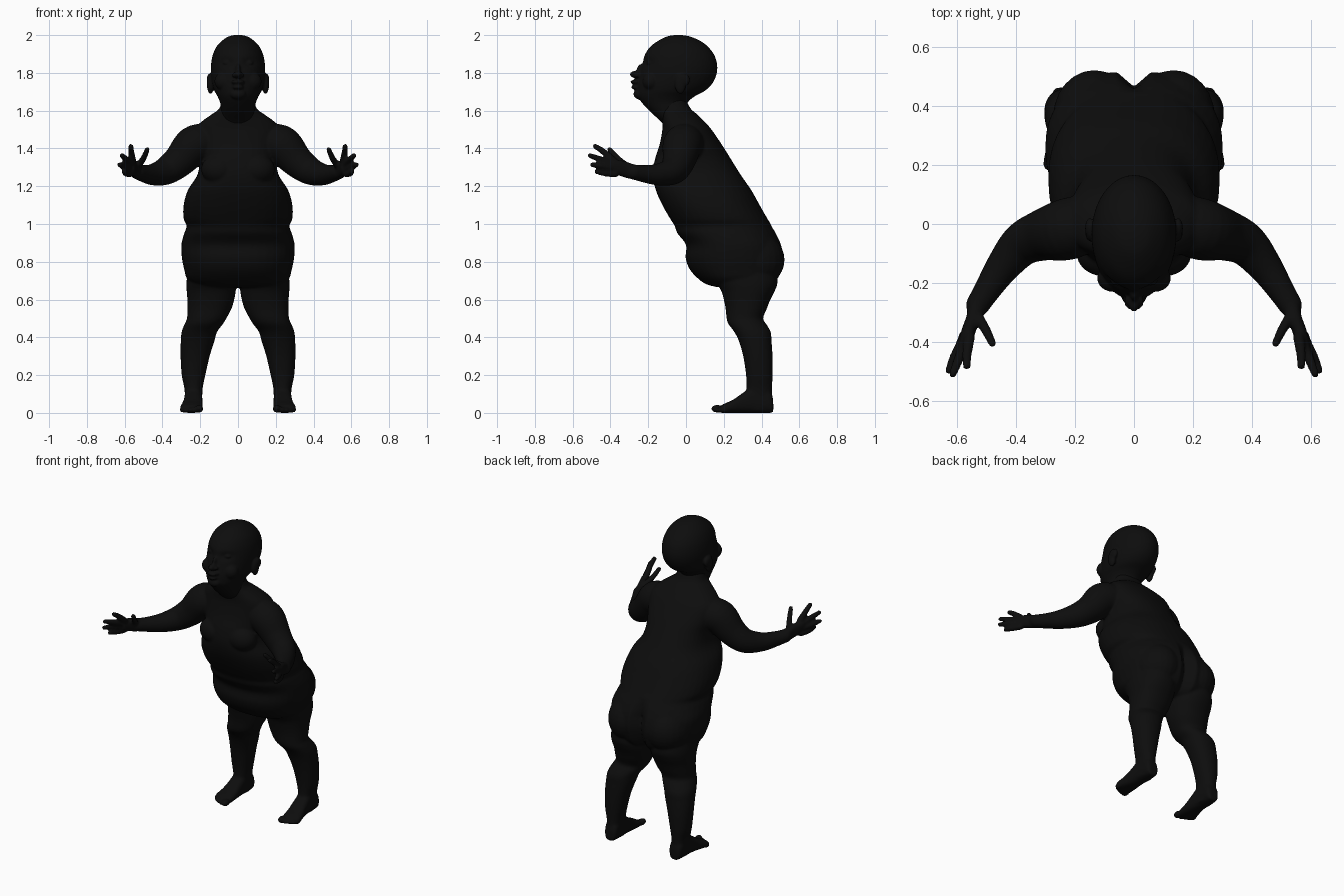
import bpy, bmesh, math
from mathutils import Vector

skin = bpy.data.materials.new("near black")
skin.diffuse_color = (0.004, 0.004, 0.004, 1)
SEG = 40


def spline(rows, steps=5):
    """Smoothly resample a table of numbers (Catmull-Rom)."""
    out = []
    for i in range(len(rows) - 1):
        a, b, c, d = rows[max(i - 1, 0)], rows[i], rows[i + 1], rows[min(i + 2, len(rows) - 1)]
        for k in range(steps):
            t = k / steps
            out.append([0.5 * (2*q + (r - p)*t + (2*p - 5*q + 4*r - s)*t*t + (3*q - p - 3*r + s)*t**3)
                        for p, q, r, s in zip(a, b, c, d)])
    return out + [list(rows[-1])]


def loft(bm, sections, n=2.0, tweak=None):
    """Skin closed sections given as (centre, half axis u, half axis v)."""
    rings = []
    for c, u, v in sections:
        ring = []
        for k in range(SEG):
            a = 2 * math.pi * k / SEG
            cu, sv = math.cos(a), math.sin(a)
            p = c + u * math.copysign(abs(cu) ** (2 / n), cu) + v * math.copysign(abs(sv) ** (2 / n), sv)
            ring.append(bm.verts.new(tweak(p) if tweak else p))
        rings.append(ring)
    for r0, r1 in zip(rings, rings[1:]):
        for k in range(SEG):
            j = (k + 1) % SEG
            bm.faces.new((r0[k], r0[j], r1[j], r1[k]))
    bm.faces.new(rings[0][::-1])
    bm.faces.new(rings[-1])


def stack(bm, rows, s=1, n=2.0, tweak=None):
    """Horizontal sections: z, x min, x max, y front, y back."""
    loft(bm, [(Vector((s * (x0 + x1) / 2, (y0 + y1) / 2, z)), Vector(((x1 - x0) / 2, 0, 0)),
               Vector((0, (y1 - y0) / 2, 0))) for z, x0, x1, y0, y1 in spline(rows)], n, tweak)


def ball(bm, c, r):
    res = bmesh.ops.create_uvsphere(bm, u_segments=24, v_segments=16, radius=1)
    for v in res["verts"]:
        v.co = Vector((v.co.x * r[0] + c[0], v.co.y * r[1] + c[1], v.co.z * r[2] + c[2]))


def tube(bm, rows, s=1):
    """Round limb through x, y, z, radius with rounded ends."""
    pts = spline(rows)
    pos = [Vector((s * p[0], p[1], p[2])) for p in pts]
    secs = []
    for i, p in enumerate(pos):
        t = (pos[min(i + 1, len(pos) - 1)] - pos[max(i - 1, 0)]).normalized()
        u = t.cross(Vector((0.1, 0.2, 1))).normalized()
        secs.append((p, u * pts[i][3], t.cross(u) * pts[i][3]))
    loft(bm, secs)
    for i in (0, -1):
        ball(bm, pos[i], [pts[i][3]] * 3)


def finish(bm, name, voxel, smooth):
    """Fuse the overlapping volumes into one soft surface."""
    bmesh.ops.recalc_face_normals(bm, faces=bm.faces)
    me = bpy.data.meshes.new(name)
    bm.to_mesh(me)
    bm.free()
    ob = bpy.data.objects.new(name, me)
    bpy.context.collection.objects.link(ob)
    m = ob.modifiers.new("fuse", 'REMESH')
    m.mode, m.voxel_size, m.use_smooth_shade = 'VOXEL', voxel, True
    m = ob.modifiers.new("soften", 'SMOOTH')
    m.factor, m.iterations = 0.5, smooth
    new = bpy.data.meshes.new_from_object(ob.evaluated_get(bpy.context.evaluated_depsgraph_get()))
    ob.modifiers.clear()
    ob.data = new
    new.materials.clear()
    new.materials.append(skin)
    new.polygons.foreach_set("use_smooth", [True] * len(new.polygons))
    return ob


# ---- body: torso, arms, hands, legs and feet
bm = bmesh.new()


def cleft(p):
    # groove between the buttocks
    if p.y > 0.25 and p.z < 1.0:
        p.y -= 0.055 * math.exp(-(p.x / 0.03) ** 2) * min(1, (1.0 - p.z) / 0.12)
    return p


torso = [(1.66, .085, -.14, .0), (1.61, .10, -.14, .025), (1.58, .14, -.13, .06), (1.54, .195, -.125, .10),
         (1.50, .225, -.125, .135), (1.42, .22, -.14, .19), (1.34, .205, -.165, .24), (1.26, .215, -.175, .29),
         (1.18, .265, -.16, .345), (1.10, .288, -.125, .39), (1.03, .288, -.085, .43), (.99, .272, -.06, .455),
         (.95, .285, -.045, .48), (.89, .30, .0, .507), (.82, .297, -.002, .52), (.76, .285, .02, .51),
         (.71, .27, .065, .49), (.68, .23, .11, .46), (.665, .15, .17, .42)]
stack(bm, [(z, -h, h, f, b) for z, h, f, b in torso], n=2.3, tweak=cleft)

leg = [(.80, .03, .26, .12, .47), (.70, .015, .272, .155, .485), (.65, .012, .272, .185, .472),
       (.60, .02, .268, .20, .447), (.55, .035, .268, .21, .427), (.50, .062, .270, .215, .408),
       (.47, .08, .283, .225, .425), (.43, .11, .298, .255, .448), (.38, .125, .303, .28, .453),
       (.30, .15, .304, .303, .458), (.20, .173, .298, .318, .458), (.13, .187, .284, .32, .456),
       (.06, .19, .28, .31, .456), (.01, .195, .275, .31, .45)]
# foot sections: y, x centre, half width, height
foot = [(.462, .235, .028, .07), (.44, .235, .043, .12), (.36, .236, .047, .14), (.30, .238, .05, .105),
        (.25, .243, .056, .07), (.21, .247, .06, .052), (.185, .245, .055, .04)]
toes = [(.205, .165, .021), (.233, .168, .015), (.256, .176, .014), (.277, .187, .013), (.295, .202, .013)]
arm = [(.17, .0, 1.43, .10), (.235, -.02, 1.415, .104), (.31, -.038, 1.335, .087), (.38, -.07, 1.282, .074),
       (.445, -.145, 1.262, .058), (.495, -.22, 1.266, .046), (.53, -.275, 1.275, .040)]
palm = [(.53, -.275, 1.275), (.545, -.32, 1.288), (.56, -.36, 1.298), (.57, -.395, 1.303)]
fingers = [((.558, -.385, 1.338), (.566, -.44, 1.385), (.567, -.482, 1.412)),
           ((.572, -.40, 1.322), (.595, -.46, 1.345), (.614, -.508, 1.362)),
           ((.578, -.395, 1.295), (.608, -.45, 1.307), (.627, -.497, 1.314)),
           ((.573, -.375, 1.265), (.594, -.425, 1.268), (.603, -.472, 1.277)),
           ((.535, -.305, 1.30), (.502, -.36, 1.345), (.48, -.405, 1.395))]

for s in (1, -1):
    stack(bm, leg, s, 2.2)
    loft(bm, [(Vector((s * x, y, h / 2)), Vector((w, 0, 0)), Vector((0, 0, h / 2)))
              for y, x, w, h in spline(foot)], 2.6)
    for x, y, r in toes:
        ball(bm, (s * x, y, r + .001), (r, r * 1.5, r))
    tube(bm, arm, s)
    # flattened palm, thin across its width
    loft(bm, [(Vector((s * x, y, z)), Vector((s * .022, .009, 0)), Vector((s * .004, -.008, .05 - .004 * i)))
              if i else (Vector((s * x, y, z)), Vector((s * .03, .01, 0)), Vector((0, 0, .04)))
              for i, (x, y, z) in enumerate(palm)], 2.4)
    for f in fingers:
        tube(bm, [(*p, r) for p, r in zip(f, (.019, .0165, .0135))], s)
    # chest and cheek fat
    ball(bm, (s * .10, -.10, 1.29), (.095, .078, .08))
    ball(bm, (s * .135, .36, .81), (.14, .162, .15))
finish(bm, "body", .0075, 4)

# ---- head: skull and jaw with eye sockets, features added as soft volumes
bm = bmesh.new()


def sockets(p):
    if p.y < -.1:
        d = ((abs(p.x) - .058) / .035) ** 2 + ((p.z - 1.853) / .022) ** 2
        p.y += .016 * math.exp(-d)
    return p


skull = [(2.001, .012, -.055, -.03), (1.993, .05, -.10, .02), (1.97, .085, -.147, .075), (1.94, .113, -.188, .115),
         (1.90, .132, -.216, .147), (1.86, .141, -.229, .162), (1.82, .144, -.237, .166), (1.78, .142, -.247, .158),
         (1.74, .136, -.256, .137), (1.705, .125, -.258, .10), (1.675, .108, -.255, .045), (1.64, .094, -.232, .008),
         (1.59, .087, -.185, .005), (1.54, .08, -.13, .0), (1.50, .07, -.10, .0)]
stack(bm, [(z, -h, h, f, b) for z, h, f, b in skull], tweak=sockets)
ball(bm, (0, -.262, 1.792), (.021, .036, .020))    # nose tip
ball(bm, (0, -.235, 1.815), (.014, .026, .034))    # nose bridge
ball(bm, (0, -.258, 1.752), (.036, .036, .013))    # upper lip
ball(bm, (0, -.256, 1.724), (.031, .034, .013))    # lower lip
ball(bm, (0, -.248, 1.688), (.042, .030, .028))    # chin
for s in (1, -1):
    ball(bm, (s * .020, -.258, 1.787), (.012, .018, .012))   # nostril
    ball(bm, (s * .070, -.185, 1.755), (.055, .045, .050))   # cheek
    ball(bm, (s * .057, -.190, 1.853), (.024, .020, .013))   # eyelid
    ball(bm, (s * .146, -.030, 1.742), (.019, .030, .054))   # ear
    ball(bm, (s * .150, -.015, 1.762), (.016, .036, .034))   # ear rim
finish(bm, "head", .006, 4)
